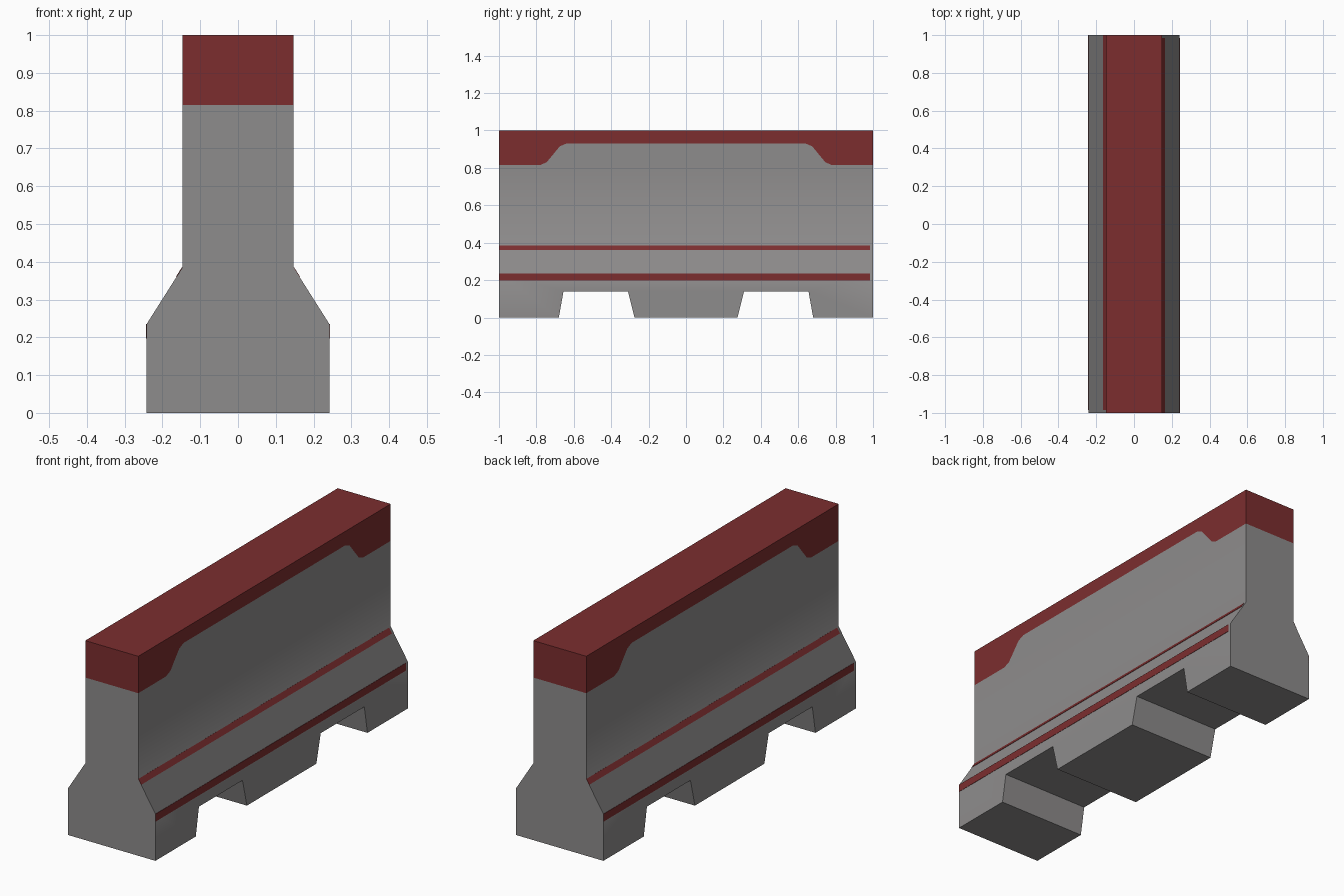
import bpy, bmesh, math
from mathutils import Vector

if "Cube" in bpy.data.objects:
    bpy.data.objects.remove(bpy.data.objects["Cube"])

BASE_X, WALL_X = 0.242, 0.147      # half widths of foot and wall
BASE_Z, WALL_Z = 0.235, 0.385      # start and end of the sloped shoulder
CAP_Z = 0.815                      # lower edge of the paint at the ends
# Lower edge of the painted cap on the long sides, as (|y|, z)
CAP_EDGE = [(0.78, 0.815), (0.745, 0.83), (0.675, 0.915), (0.64, 0.93)]


def material(name, colour):
    m = bpy.data.materials.new(name)
    m.diffuse_color = (*colour, 1)
    m.use_nodes = True
    m.node_tree.nodes["Principled BSDF"].inputs["Base Color"].default_value = m.diffuse_color
    return m


concrete = material("grey concrete", (0.27, 0.262, 0.262))
paint = material("dark red paint", (0.2, 0.027, 0.028))


def add_object(name, bm, mats):
    bmesh.ops.recalc_face_normals(bm, faces=bm.faces)
    mesh = bpy.data.meshes.new(name)
    bm.to_mesh(mesh)
    bm.free()
    for m in mats:
        mesh.materials.append(m)
    ob = bpy.data.objects.new(name, mesh)
    bpy.context.collection.objects.link(ob)
    return ob


def extrude(bm, points, offset):
    face = bm.faces.new([bm.verts.new(p) for p in points])
    new = bmesh.ops.extrude_face_region(bm, geom=[face], use_keep_orig=True)["geom"]
    bmesh.ops.translate(bm, vec=offset,
                        verts=[v for v in new if isinstance(v, bmesh.types.BMVert)])


def cut(bm, co, no, faces=None):
    faces = faces or list(bm.faces)
    geom = set(faces)
    for f in faces:
        geom.update(f.edges)
        geom.update(f.verts)
    bmesh.ops.bisect_plane(bm, geom=list(geom), dist=1e-5, plane_co=co, plane_no=no)


def cap_height(y):
    y = abs(y)
    for (y0, z0), (y1, z1) in zip(CAP_EDGE, CAP_EDGE[1:]):
        if y1 <= y <= y0:
            return z0 + (z1 - z0) * (y0 - y) / (y0 - y1)
    return CAP_EDGE[0][1] if y > CAP_EDGE[0][0] else CAP_EDGE[-1][1]


# Barrier body: side outline with two fork slots, extruded across x
half = [(0.275, 0), (0.31, 0.14), (0.655, 0.14), (0.68, 0), (1, 0), (1, 1)]
outline = half + [(-y, z) for y, z in reversed(half)]
bm = bmesh.new()
extrude(bm, [(-BASE_X, y, z) for y, z in outline], (2 * BASE_X, 0, 0))
for z in (BASE_Z, WALL_Z, CAP_Z):
    cut(bm, (0, 0, z), (0, 0, 1))

# Narrow everything above the shoulder to the wall width
for v in bm.verts:
    if v.co.z > WALL_Z - 0.001:
        v.co.x = math.copysign(WALL_X, v.co.x)
bm.normal_update()


def upper_sides():
    return [f for f in bm.faces
            if abs(f.normal.x) > 0.9 and f.calc_center_median().z > CAP_Z]


# Cut the curved paint edge into the long sides
cut(bm, (0, 0, CAP_EDGE[-1][1]), (0, 0, 1), upper_sides())
for s in (-1, 1):
    for (y0, z0), (y1, z1) in zip(CAP_EDGE, CAP_EDGE[1:]):
        band = [f for f in upper_sides()
                if f.calc_center_median().z < CAP_EDGE[-1][1]
                and f.calc_center_median().y * s > -0.1]
        cut(bm, (0, s * y0, z0), Vector((0, z1 - z0, s * (y0 - y1))).normalized(), band)

# Paint the cap by height
for f in bm.faces:
    c = f.calc_center_median()
    edge = cap_height(c.y) if abs(f.normal.x) > 0.9 else CAP_Z
    f.material_index = int(c.z > edge)
body = add_object("barrier_body", bm, [concrete, paint])


# Painted stripes: thin plates on foot and shoulder, turned 180 degrees for the far side
def stripe(name, low, high, turn):
    (x0, z0), (x1, z1) = low, high
    n = Vector((z1 - z0, 0, x0 - x1)).normalized() * 0.0015
    pts = [Vector((x0, -1, z0)), Vector((x1, -1, z1))]
    bm = bmesh.new()
    extrude(bm, [pts[0] - n, pts[1] - n, pts[1] + n, pts[0] + n], (0, 1.985, 0))
    if turn:
        for v in bm.verts:
            v.co.x, v.co.y = -v.co.x, -v.co.y
    add_object(name, bm, [paint])


slope = (BASE_X - WALL_X) / (WALL_Z - BASE_Z)
for side, turn in (("right", False), ("left", True)):
    stripe("foot_stripe_" + side, (BASE_X, 0.197), (BASE_X, BASE_Z), turn)
    stripe("shoulder_stripe_" + side,
           (WALL_X + slope * (WALL_Z - 0.36), 0.36), (WALL_X, WALL_Z), turn)

bpy.ops.object.select_all(action='DESELECT')
body.select_set(True)
bpy.context.view_layer.objects.active = body
bpy.ops.object.shade_smooth_by_angle(angle=math.radians(40))
